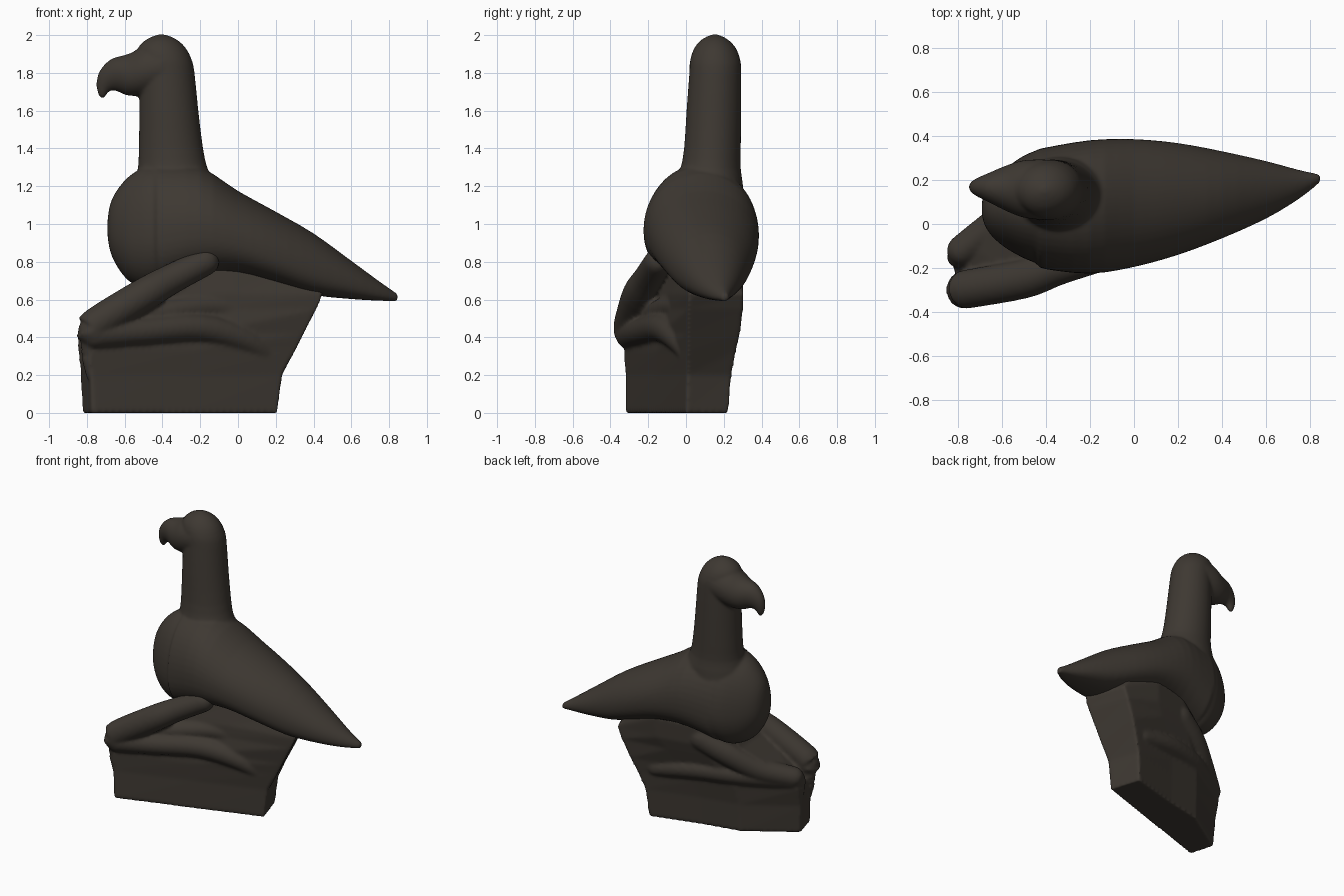
import bpy, bmesh, math
from mathutils import Vector, Matrix

if "Cube" in bpy.data.objects:
    bpy.data.objects.remove(bpy.data.objects["Cube"])

stone = bpy.data.materials.new("dark brown stone")
stone.diffuse_color = (0.048, 0.04, 0.032, 1)
stone.use_nodes = True
stone.node_tree.nodes["Principled BSDF"].inputs["Base Color"].default_value = stone.diffuse_color
N = 48
CIRCLE = [(math.cos(2 * math.pi * k / N), math.sin(2 * math.pi * k / N)) for k in range(N)]


def skin_rings(bm, rings):
    """Join equal-length rings of points into a closed skin."""
    loops = [[bm.verts.new(p) for p in r] for r in rings]
    n = len(loops[0])
    for a, b in zip(loops, loops[1:]):
        for i in range(n):
            j = (i + 1) % n
            bm.faces.new((a[i], a[j], b[j], b[i]))
    bm.faces.new(loops[0][::-1])
    bm.faces.new(loops[-1])


def smooth_rows(rows, steps=4):
    """Catmull-Rom interpolation through rows of numbers."""
    out = []
    for i in range(len(rows) - 1):
        p0, p1 = rows[max(i - 1, 0)], rows[i]
        p2, p3 = rows[i + 1], rows[min(i + 2, len(rows) - 1)]
        for s in range(steps):
            t = s / steps
            out.append([0.5 * (2 * b + (c - a) * t + (2 * a - 5 * b + 4 * c - d) * t * t
                               + (3 * b - a - 3 * c + d) * t ** 3)
                        for a, b, c, d in zip(p0, p1, p2, p3)])
    return out + [list(rows[-1])]


def tube(bm, nodes):
    """Tapered smooth limb with round ends; nodes are (x, y, z, radius)."""
    rows = smooth_rows(nodes)
    pts = [Vector(p[:3]) for p in rows]
    rings = []
    for i, p in enumerate(pts):
        d = pts[min(i + 1, len(pts) - 1)] - pts[max(i - 1, 0)]
        q = d.to_track_quat('Z', 'Y')
        r = rows[i][3]
        rings.append([p + q @ Vector((r * c, r * s, 0)) for c, s in CIRCLE[::2]])
    skin_rings(bm, rings)
    for x, y, z, r in (nodes[0], nodes[-1]):
        bmesh.ops.create_uvsphere(bm, u_segments=20, v_segments=12, radius=r * 0.99,
                                  matrix=Matrix.Translation((x, y, z)))


def finish(bm, name, voxel, smooth):
    """Fuse overlapping pieces into one carved-looking surface."""
    bmesh.ops.recalc_face_normals(bm, faces=bm.faces)
    me = bpy.data.meshes.new(name)
    bm.to_mesh(me)
    bm.free()
    me.materials.append(stone)
    ob = bpy.data.objects.new(name, me)
    bpy.context.collection.objects.link(ob)
    rm = ob.modifiers.new("fuse", 'REMESH')
    rm.mode = 'VOXEL'
    rm.voxel_size = voxel
    rm.use_smooth_shade = True
    sm = ob.modifiers.new("soften", 'SMOOTH')
    sm.factor = 0.5
    sm.iterations = smooth


def sup(v, e):
    return math.copysign(abs(v) ** (2 / e), v)


# --- bird: teardrop body with folded wings, sections along x
body = [  # x, y low, y high, z low, z high
    (-.69, .04, .10, .93, 1.03), (-.675, -.01, .15, .85, 1.11), (-.64, -.06, .20, .775, 1.18),
    (-.58, -.11, .255, .70, 1.25), (-.50, -.155, .31, .66, 1.30), (-.44, -.18, .335, .66, 1.31),
    (-.41, -.203, .345, .675, 1.315), (-.2, -.225, .38, .73, 1.30), (0, -.195, .385, .735, 1.175),
    (.2, -.14, .367, .685, 1.065), (.4, -.065, .33, .625, .95), (.6, .025, .285, .603, .805),
    (.75, .115, .245, .594, .695), (.845, .19, .225, .592, .63)]
rings = []
for x, y0, y1, z0, z1 in smooth_rows(body, 3):
    zc = z0 + 0.42 * (z1 - z0)
    bottom = 2.1 if x < -.42 else 2.5
    rings.append([(x, (y0 + y1) / 2 + (y1 - y0) / 2 * sup(c, 2 if s > 0 else bottom),
                   zc + ((z1 - zc) if s > 0 else (zc - z0)) * sup(s, 2 if s > 0 else bottom))
                  for c, s in CIRCLE])
bm = bmesh.new()
skin_rings(bm, rings)

# neck and domed head, sections along z
neck = [  # z, x low, x high, y low, y high
    (1.1, -.57, -.10, -.08, .31), (1.22, -.55, -.12, -.06, .30), (1.29, -.53, -.16, -.03, .29),
    (1.4, -.525, -.185, -.01, .29), (1.6, -.522, -.21, .003, .292), (1.8, -.52, -.23, .018, .292),
    (1.87, -.53, -.245, .023, .287), (1.93, -.53, -.275, .043, .265), (1.97, -.495, -.315, .075, .23),
    (1.992, -.455, -.355, .11, .195), (2.003, -.42, -.39, .14, .165)]
skin_rings(bm, [[((x0 + x1) / 2 + (x1 - x0) / 2 * c, (y0 + y1) / 2 + (y1 - y0) / 2 * s, z)
                 for c, s in CIRCLE] for z, x0, x1, y0, y1 in smooth_rows(neck, 2)])

# hooked beak, narrowing sideways from the cheeks to the tip
beak = [  # x, z, height radius, side radius, tilt of the section
    (-.40, 1.83, .13, .138, 0), (-.50, 1.81, .13, .13, 0), (-.58, 1.79, .11, .103, 0),
    (-.65, 1.785, .09, .07, .25), (-.695, 1.755, .063, .046, .7), (-.715, 1.715, .036, .03, 1.2),
    (-.718, 1.685, .021, .02, 1.5), (-.717, 1.664, .008, .008, 1.57)]
skin_rings(bm, [[(x - math.sin(a) * h * s, .155 - .04 * (x + .4) + w * c, z + math.cos(a) * h * s)
                 for c, s in CIRCLE] for x, z, h, w, a in smooth_rows(beak)])
finish(bm, "bird_body", 0.011, 3)

# --- perch: slanted stone block that leans out under the tail
levels = [  # z, then plan x, y of left front, right front, right back, left back
    (0, -.775, -.325, .21, .0, .14, .225, -.825, -.14),
    (.2, -.78, -.322, .238, .005, .16, .242, -.835, -.13),
    (.33, -.785, -.33, .305, .01, .21, .267, -.84, -.10),
    (.42, -.74, -.29, .35, .01, .25, .287, -.79, -.06),
    (.55, -.60, -.2, .418, .01, .31, .303, -.62, .05),
    (.63, -.5, -.17, .455, .015, .34, .303, -.52, .12),
    (.78, -.4, -.12, .33, .04, .25, .27, -.42, .17)]
bm = bmesh.new()
skin_rings(bm, [[(ax, ay, z), ((ax + bx) / 2, (ay + by) / 2, z), (bx, by, z), (cx, cy, z),
                 ((cx + ex) / 2 + .12, (cy + ey) / 2 + .085, z),
                 ((cx + ex) / 2 - .15, (cy + ey) / 2 + .03, z), (ex, ey, z)]
                for z, ax, ay, bx, by, cx, cy, ex, ey in levels])

# front leg: folded thigh, knee and foot
tube(bm, [(-.17, -.15, .80, .072), (-.35, -.20, .71, .08), (-.5, -.25, .625, .088),
          (-.755, -.295, .468, .088), (-.765, -.298, .43, .084)])
# shank running back along the block, with a softer fold above it
tube(bm, [(-.76, -.298, .415, .078), (-.5, -.23, .432, .07), (-.2, -.125, .45, .074),
          (.05, -.03, .38, .066), (.20, .045, .27, .045)])
tube(bm, [(-.62, -.23, .48, .045), (-.35, -.14, .54, .06), (-.1, -.04, .56, .065),
          (.15, .04, .49, .055)])
# rear leg: thigh sunk into the stone and shank forming a soft ledge
tube(bm, [(-.78, -.12, .40, .07), (-.6, .01, .46, .08), (-.42, .11, .57, .09), (-.25, .17, .66, .09)])
tube(bm, [(-.77, -.12, .385, .07), (-.5, .06, .41, .07), (-.2, .155, .41, .07), (.1, .20, .36, .06)])
# toes over the end of the block
for x, y in ((-.78, -.285), (-.795, -.15)):
    tube(bm, [(x, y, .38, .05), (x - .012, y, .32, .042), (x, y, .2, .025)])
finish(bm, "perch_with_legs", 0.012, 4)
